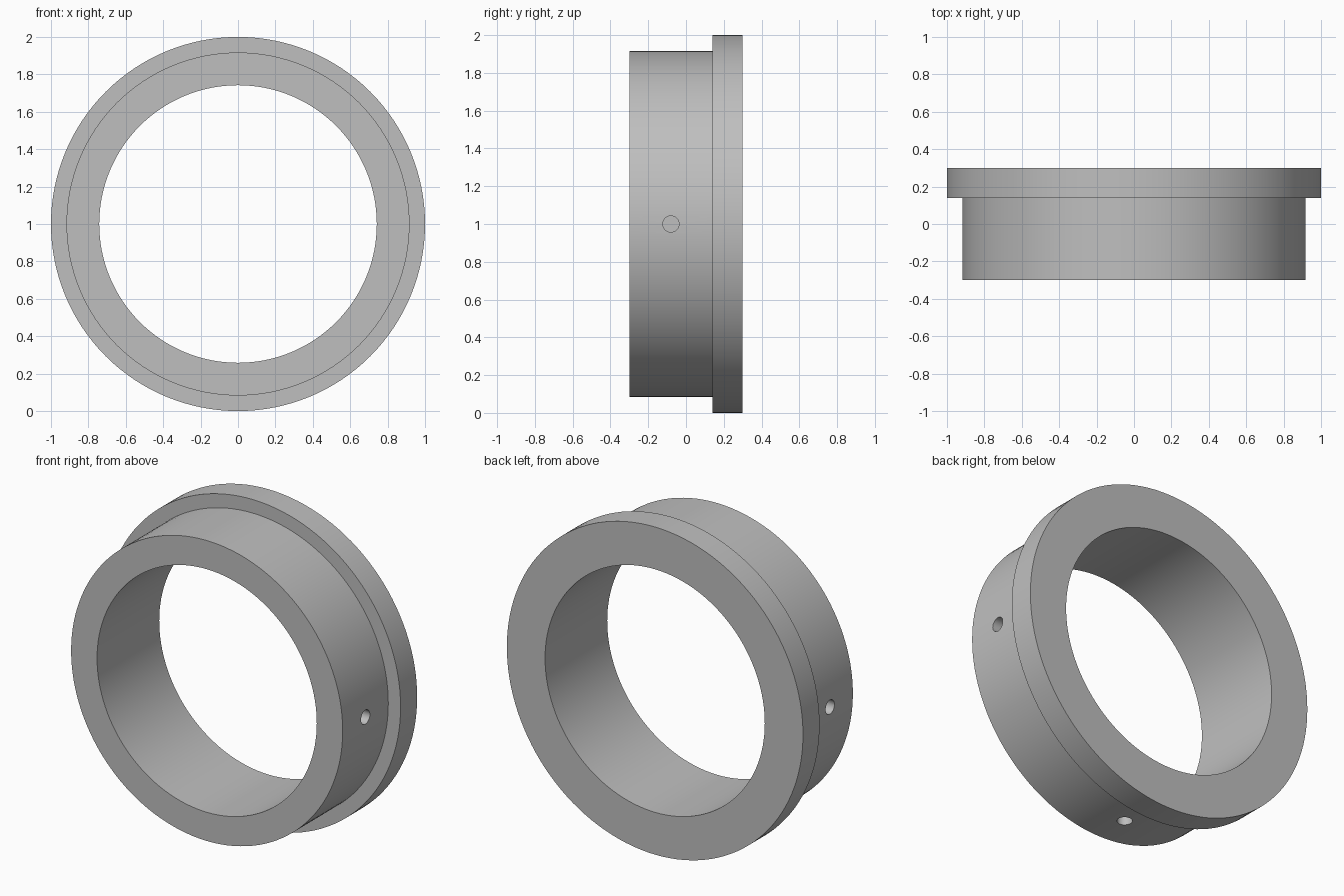
import bpy, bmesh, math
from mathutils import Matrix, Vector

cube = bpy.data.objects.get("Cube")
if cube:
    bpy.data.objects.remove(cube, do_unlink=True)

SEGMENTS = 128
CENTRE = Vector((0, 0, 1))
BODY_R, FLANGE_R, BORE_R = 0.917, 1.0, 0.742
FRONT, STEP, BACK = -0.3, 0.14, 0.3
HOLE_R, HOLE_DEPTH, HOLE_Y = 0.043, 0.1, -0.08

# Plain grey metal
metal = bpy.data.materials.new("grey metal")
metal.use_nodes = True
grey = (0.52, 0.52, 0.52, 1)
metal.diffuse_color = grey
metal.node_tree.nodes["Principled BSDF"].inputs["Base Color"].default_value = grey


def add_object(name, bm):
    bmesh.ops.recalc_face_normals(bm, faces=bm.faces)
    mesh = bpy.data.meshes.new(name)
    bm.to_mesh(mesh)
    bm.free()
    mesh.materials.append(metal)
    obj = bpy.data.objects.new(name, mesh)
    bpy.context.collection.objects.link(obj)
    return obj


# Flanged ring: stepped section turned around the y axis
bm = bmesh.new()
section = [(BORE_R, FRONT), (BODY_R, FRONT), (BODY_R, STEP),
           (FLANGE_R, STEP), (FLANGE_R, BACK), (BORE_R, BACK)]
verts = [bm.verts.new(CENTRE + Vector((r, y, 0))) for r, y in section]
edges = [bm.edges.new((v, verts[i - 1])) for i, v in enumerate(verts)]
bmesh.ops.spin(bm, geom=verts + edges, cent=CENTRE, axis=(0, 1, 0),
               angle=math.tau, steps=SEGMENTS, use_merge=True)
bmesh.ops.remove_doubles(bm, verts=bm.verts, dist=0.0001)
ring = add_object("flanged_ring", bm)

# Blind radial holes on both sides and underneath
bm = bmesh.new()
for direction in (Vector((1, 0, 0)), Vector((-1, 0, 0)), Vector((0, 0, -1))):
    place = Matrix.Translation(CENTRE + Vector((0, HOLE_Y, 0)) + direction * BODY_R)
    turn = direction.to_track_quat("Z", "Y").to_matrix().to_4x4()
    bmesh.ops.create_cone(bm, cap_ends=True, segments=32, radius1=HOLE_R,
                          radius2=HOLE_R, depth=2 * HOLE_DEPTH, matrix=place @ turn)
cutter = add_object("hole_cutter", bm)
cutter.hide_render = True

cut = ring.modifiers.new("radial holes", "BOOLEAN")
cut.object = cutter
cut.operation = "DIFFERENCE"
cut.solver = "EXACT"

# Bake the holes in and smooth the curved walls
bpy.ops.object.select_all(action="DESELECT")
ring.select_set(True)
bpy.context.view_layer.objects.active = ring
bpy.ops.object.modifier_apply(modifier=cut.name)
bpy.data.objects.remove(cutter, do_unlink=True)
bpy.ops.object.shade_smooth_by_angle(angle=math.radians(30))
